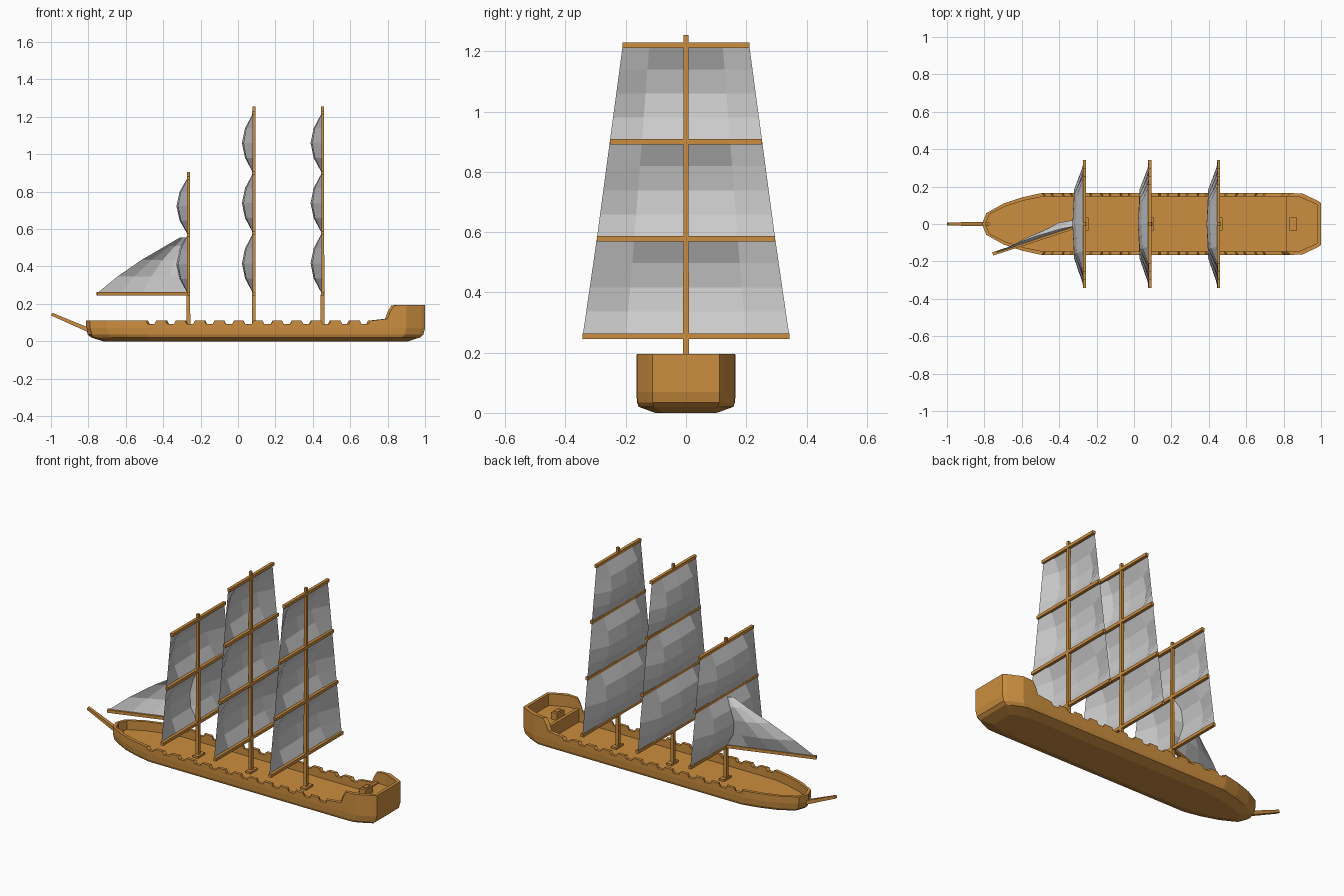
import bpy, bmesh
from mathutils import Vector, Matrix

if "Cube" in bpy.data.objects:
    bpy.data.objects.remove(bpy.data.objects["Cube"])

wood = bpy.data.materials.new("wood")
wood.diffuse_color = (0.60, 0.27, 0.05, 1)
wood.use_nodes = True
wood.node_tree.nodes["Principled BSDF"].inputs["Base Color"].default_value = wood.diffuse_color


def finish(name, bm, mat=None):
    bmesh.ops.recalc_face_normals(bm, faces=bm.faces)
    me = bpy.data.meshes.new(name)
    bm.to_mesh(me)
    bm.free()
    ob = bpy.data.objects.new(name, me)
    bpy.context.collection.objects.link(ob)
    if mat:
        me.materials.append(mat)
    return ob


def loft(name, rings):
    """Closed rings bridged together, first and last ring capped."""
    bm = bmesh.new()
    vs = [[bm.verts.new(p) for p in r] for r in rings]
    n = len(vs[0])
    for a, b in zip(vs, vs[1:]):
        for i in range(n):
            j = (i + 1) % n
            bm.faces.new((a[i], a[j], b[j], b[i]))
    bm.faces.new(vs[0])
    bm.faces.new(vs[-1])
    return finish(name, bm, wood)


def box(name, lo, hi):
    ring = lambda z: [(lo[0], lo[1], z), (hi[0], lo[1], z), (hi[0], hi[1], z), (lo[0], hi[1], z)]
    return loft(name, [ring(lo[2]), ring(hi[2])])


def bar(name, p, q, w0, w1):
    """Square spar from p to q, tapering from width w0 to w1."""
    p, q = Vector(p), Vector(q)
    d = (q - p).normalized()
    side = d.cross(Vector((1, 0, 0)) if abs(d.z) > 0.9 else Vector((0, 0, 1))).normalized()
    up = side.cross(d)
    ring = lambda c, w: [c + (side * a + up * b) * w / 2 for a, b in ((-1, -1), (1, -1), (1, 1), (-1, 1))]
    return loft(name, [ring(p, w0), ring(q, w1)])


def sheet(name, rows):
    """Open grid of quads for a sail."""
    bm = bmesh.new()
    vs = [[bm.verts.new(p) for p in r] for r in rows]
    for a, b in zip(vs, vs[1:]):
        for i in range(len(a) - 1):
            bm.faces.new((a[i], a[i + 1], b[i + 1], b[i]))
    return finish(name, bm)


# Hull half outline: x, half width, rail height
half = [(-0.812, 0, 0.11), (-0.79, 0.058, 0.11), (-0.70, 0.108, 0.11),
        (-0.60, 0.142, 0.11), (-0.505, 0.163, 0.11)]
for k in range(12):  # gun notches in the rail
    c = -0.465 + k * 0.104
    half += [(c + dx, 0.165, z) for dx, z in ((-0.027, 0.11), (-0.018, 0.092), (0.018, 0.092), (0.027, 0.11))]
half += [(0.80, 0.165, 0.12), (0.815, 0.165, 0.16), (0.835, 0.165, 0.192),
         (0.90, 0.163, 0.195), (0.98, 0.125, 0.195), (1.0, 0.112, 0.195)]
outline = half + [(x, -y, z) for x, y, z in reversed(half[1:])]

DECK, POOP = 0.055, 0.125


def ring(sx, sy, z=None):
    return [(0.1 + (x - 0.1) * sx, y * sy, zt if z is None else z) for x, y, zt in outline]


loft("hull", [ring(0.90, 0.62, 0.0), ring(0.97, 0.95, 0.02), ring(0.99, 0.985, 0.035),
              ring(1, 1, 0.07), ring(1, 1), ring(0.98, 0.89), ring(0.98, 0.89, DECK)])

# Raised stern deck with lip and hatch
stern = [(0.82, 0.152), (0.90, 0.15), (0.97, 0.115), (0.985, 0.105)]
stern += [(x, -y) for x, y in reversed(stern)]
loft("stern_deck", [[(x, y, z) for x, y in stern] for z in (DECK - 0.01, POOP)])
box("stern_step", (0.812, -0.152, DECK - 0.01), (0.83, 0.152, POOP + 0.008))
box("stern_hatch", (0.832, -0.034, POOP - 0.01), (0.872, 0.034, 0.165))
box("stern_hatch_top", (0.84, -0.018, 0.16), (0.864, 0.018, 0.17))

# Bowsprit
bar("bowsprit", (-0.77, 0, 0.048), (-0.996, 0, 0.145), 0.024, 0.016)

# Masts, yards and square sails
FULL = [(0.255, 0.343), (0.578, 0.296), (0.90, 0.253), (1.22, 0.21)]
FORE = [(0.255, 0.343), (0.570, 0.296), (0.875, 0.253)]
bulge = (0, 0.72, 1, 0.72, 0)
across = ((-1, 0), (-0.58, 0.85), (0, 1), (0.58, 0.85), (1, 0))
for label, mx, top, yards in (("fore", -0.265, 0.905, FORE), ("main", 0.085, 1.255, FULL),
                              ("mizzen", 0.452, 1.255, FULL)):
    bar(label + "_mast", (mx, 0, DECK - 0.01), (mx, 0, top), 0.02, 0.015)
    box(label + "_mast_step", (mx - 0.012, -0.034, DECK - 0.01), (mx + 0.022, 0.034, DECK + 0.012))
    for i, (z, w) in enumerate(yards):
        bar(f"{label}_yard_{i}", (mx, -w, z), (mx, w, z), 0.018, 0.018)
    for i, ((z0, w0), (z1, w1)) in enumerate(zip(yards, yards[1:])):
        rows = []
        for r, g in enumerate(bulge):
            t = r / 4
            w = w0 + (w1 - w0) * t
            rows.append([(mx - 0.004 - 0.06 * g * f, w * y, z0 + (z1 - z0) * t) for y, f in across])
        sheet(f"{label}_sail_{i}", rows)

# Boom and triangular jib ahead of the fore mast
foot, tip = Vector((-0.265, 0, 0.255)), Vector((-0.755, -0.16, 0.255))
bar("jib_boom", foot, tip, 0.018, 0.018)
out = Vector((-0.31, 0.95, 0))
rows = []
for s, length, g in ((0, 1, 0), (0.3, 0.77, 0.75), (0.6, 0.50, 1), (0.85, 0.24, 0.8), (1, 0.09, 0.2)):
    row = []
    for t, f in ((0, 0), (0.25, 0.8), (0.5, 1), (0.75, 0.75), (1, 0.35)):
        row.append(foot.lerp(tip, t * length) + out * 0.05 * g * f + Vector((0, 0, 0.3 * s)))
    rows.append(row)
sheet("jib_sail", rows)
